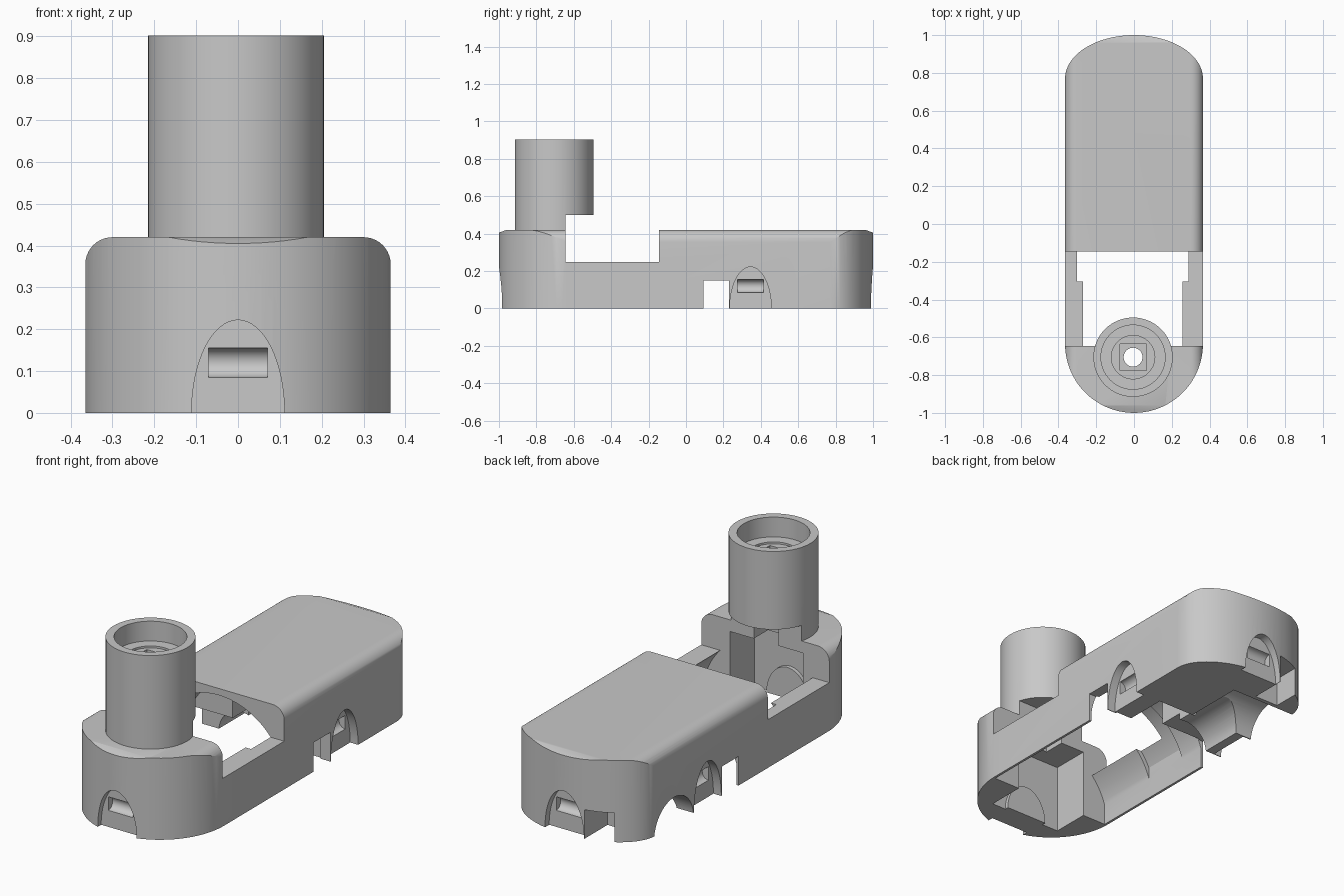
import bpy, bmesh, math

cube = bpy.data.objects.get("Cube")
if cube:
    bpy.data.objects.remove(cube, do_unlink=True)

grey = bpy.data.materials.new("plain grey")
grey.use_nodes = True
COLOUR = (0.58, 0.58, 0.58, 1)
grey.diffuse_color = COLOUR
grey.node_tree.nodes["Principled BSDF"].inputs["Base Color"].default_value = COLOUR


def prism(name, outline, axis, lo, hi):
    """Extrude a 2D outline along an axis from lo to hi."""
    place = {"X": lambda u, v, w: (w, u, v),
             "Y": lambda u, v, w: (u, w, v),
             "Z": lambda u, v, w: (u, v, w)}[axis]
    bm = bmesh.new()
    low = [bm.verts.new(place(u, v, lo)) for u, v in outline]
    high = [bm.verts.new(place(u, v, hi)) for u, v in outline]
    bm.faces.new(low)
    bm.faces.new(high)
    n = len(outline)
    for i in range(n):
        j = (i + 1) % n
        bm.faces.new((low[i], low[j], high[j], high[i]))
    bmesh.ops.recalc_face_normals(bm, faces=bm.faces)
    mesh = bpy.data.meshes.new(name)
    bm.to_mesh(mesh)
    bm.free()
    mesh.materials.append(grey)
    obj = bpy.data.objects.new(name, mesh)
    bpy.context.collection.objects.link(obj)
    return obj


def arc(cx, cy, rx, ry, start=0, end=360, steps=64):
    count = steps if end - start == 360 else steps + 1
    angles = [math.radians(start + (end - start) * i / steps) for i in range(count)]
    return [(cx + rx * math.cos(a), cy + ry * math.sin(a)) for a in angles]


def rect(u0, u1, v0, v1):
    return [(u0, v0), (u1, v0), (u1, v1), (u0, v1)]


def vault(radius, left, right):
    """Half-round tunnel section, trimmed to upright walls at left and right."""
    a0 = math.degrees(math.acos(min(1, (right - MID) / radius)))
    a1 = math.degrees(math.acos(max(-1, (left - MID) / radius)))
    return [(left, -0.1), (right, -0.1)] + arc(MID, 0, radius, radius, a0, a1, 48)


def combine(target, outline, axis, lo, hi, operation="DIFFERENCE"):
    """Combine the target with a prism, then discard the prism."""
    cutter = prism("cutter", outline, axis, lo, hi)
    cutter.hide_render = True
    mod = target.modifiers.new("cut", "BOOLEAN")
    mod.operation = operation
    mod.solver = "EXACT"
    mod.object = cutter
    bpy.context.view_layer.objects.active = target
    bpy.ops.object.modifier_apply(modifier=mod.name)
    bpy.data.objects.remove(cutter, do_unlink=True)


# Housing: rounded plan, softened along the top edges
HALF, TOP, MID = 0.365, 0.42, -0.007
plan = arc(0, 0.77, HALF, 0.23, 0, 180, 40) + arc(0, -0.635, HALF, HALF, 180, 360, 40)
housing = prism("housing", plan, "Z", 0, TOP)
fillet = 0.065
section = ([(-HALF, -0.1), (HALF, -0.1)]
           + arc(HALF - fillet, TOP - fillet, fillet, fillet, 0, 90, 10)
           + arc(fillet - HALF, TOP - fillet, fillet, fillet, 90, 180, 10))
combine(housing, section, "Y", -1.2, 1.2, "INTERSECT")
crown = [(-1.1, -0.1), (1.1, -0.1), (1.1, 0.405), (1, 0.405), (0.96, TOP),
         (0.93, 0.5), (-0.93, 0.5), (-0.96, TOP), (-1, 0.405), (-1.1, 0.405)]
combine(housing, crown, "X", -1, 1, "INTERSECT")

# Open window between tower and rear cover
combine(housing, rect(-0.645, -0.145, 0.248, 0.5), "X", -1, 1)

# Vaulted inner bay with a wider middle and a stepped rear end
WALL = 0.352
combine(housing, vault(0.362, -WALL, WALL), "Y", -0.645, 0.1)
combine(housing, vault(0.385, -WALL, WALL), "Y", -0.305, -0.05)
combine(housing, vault(0.362, -0.1, 0.31), "Y", 0.05, 0.24)
combine(housing, rect(-0.1, 0.22, -0.1, 0.32), "Y", 0.2, 0.46)

# Front pocket under the tower, with a low arched boss on its end wall
combine(housing, rect(-0.215, 0.2, -0.1, 0.36), "Y", -0.845, -0.6)
combine(housing, arc(0, 0, 0.12, 0.16, 0, 180), "Y", -0.9, -0.825, "UNION")

# Rear hollows
combine(housing, arc(0.62, -0.02, 0.16, 0.16), "X", -0.5, 0.01)
combine(housing, arc(-0.14, -0.01, 0.13, 0.13), "Y", 0.05, 0.58)

# Square notches through the sides and rear
combine(housing, rect(0.093, 0.23, -0.1, 0.15), "X", -1, 1)
combine(housing, rect(-0.25, -0.113, -0.1, 0.15), "Y", 0.8, 1.1)

# Arched finger recesses, each with a rounded slot
DEPTH = 0.045
for axis, centre, face, sign in (("X", 0.345, HALF, 1), ("X", 0.345, HALF, -1),
                                 ("Y", 0, 1, 1), ("Y", 0, 1, -1)):
    floor = sign * (face - DEPTH)
    outer = sign * (face + 0.1)
    combine(housing, arc(centre, 0, 0.111, 0.222), axis, min(floor, outer), max(floor, outer))
    across = "Y" if axis == "X" else "X"
    combine(housing, arc(floor, 0.12, 0.035, 0.035, steps=32), across,
            centre - 0.07, centre + 0.07)

# Tower with stepped bore
CX, CY = -0.005, -0.705
tower = prism("tower", arc(CX, CY, 0.21, 0.21), "Z", 0.4, 0.902)
combine(tower, rect(-0.645, -0.3, 0.2, 0.5), "X", -1, 1)
for radius, depth in ((0.17, 0.8), (0.115, 0.79)):
    combine(tower, arc(CX, CY, radius, radius), "Z", depth, 1)
combine(tower, rect(CX - 0.07, CX + 0.07, CY - 0.07, CY + 0.07), "Z", 0.76, 0.795)

# Centre hole and wire slot run through both parts
for part in (housing, tower):
    combine(part, arc(CX, CY, 0.05, 0.05, steps=32), "Z", 0.3, 1)
    combine(part, rect(-0.075, 0.065, 0.3, 0.49), "Y", -0.76, -0.6)

# Smooth curved walls, keep edges crisp
for part in (housing, tower):
    bpy.ops.object.select_all(action="DESELECT")
    part.select_set(True)
    bpy.context.view_layer.objects.active = part
    bpy.ops.object.shade_smooth_by_angle(angle=math.radians(25))
